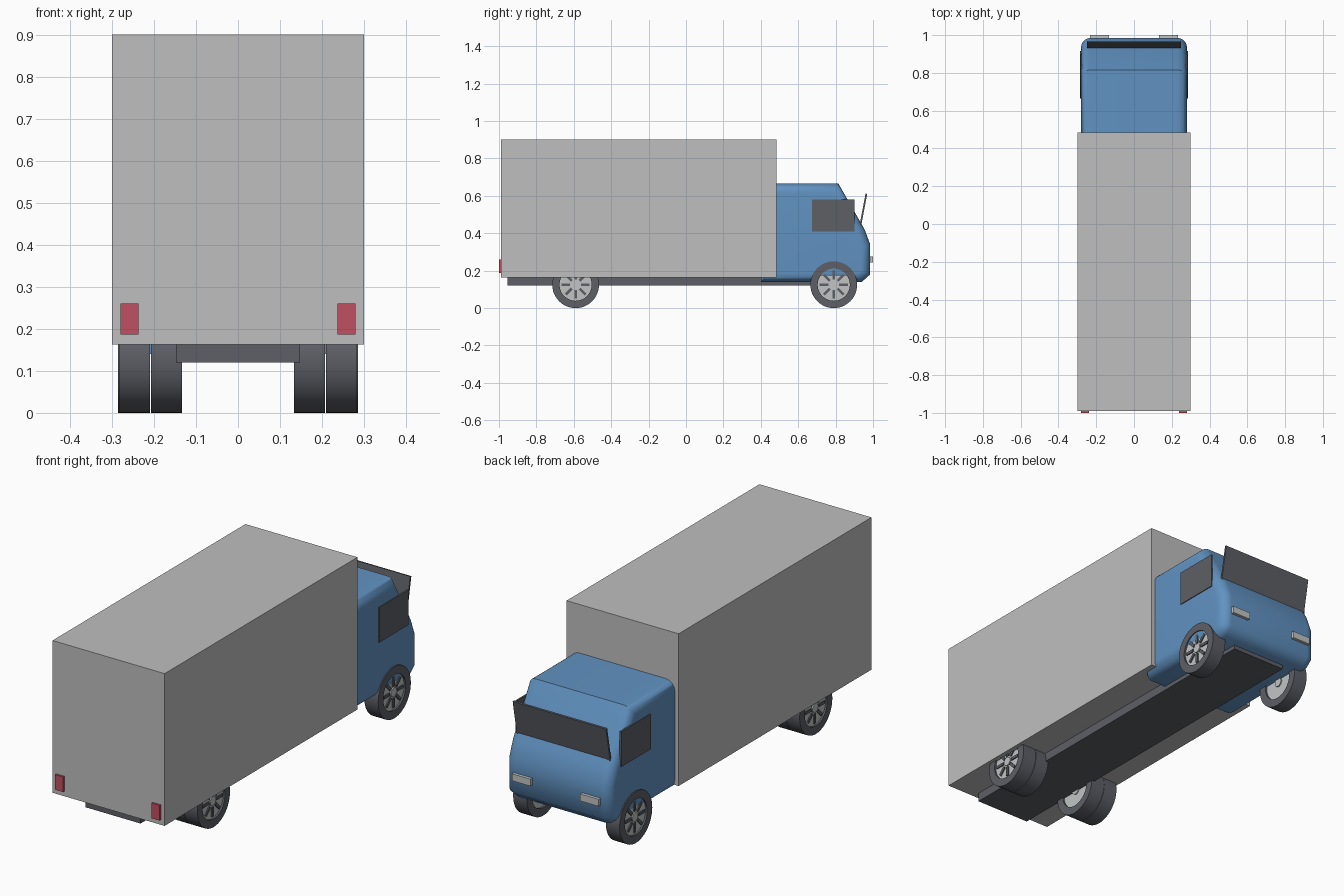
import bpy, bmesh
from math import radians, pi, sin, cos
from mathutils import Matrix

cube = bpy.data.objects.get("Cube")
if cube:
    bpy.data.objects.remove(cube, do_unlink=True)


def material(name, rgb):
    m = bpy.data.materials.new(name)
    m.use_nodes = True
    m.diffuse_color = (*rgb, 1)
    m.node_tree.nodes["Principled BSDF"].inputs["Base Color"].default_value = (*rgb, 1)
    return m


GREY = material("cargo grey", (0.52, 0.52, 0.52))
BLUE = material("cab blue", (0.12, 0.29, 0.54))
DARK = material("rubber and chassis dark", (0.11, 0.115, 0.135))
GLASS = material("window dark", (0.11, 0.115, 0.13))
RED = material("tail light red", (0.53, 0.08, 0.12))
SILVER = material("rim silver", (0.54, 0.56, 0.56))


def finish(name, bm, mat, smooth=None):
    bmesh.ops.recalc_face_normals(bm, faces=bm.faces[:])
    mesh = bpy.data.meshes.new(name)
    bm.to_mesh(mesh)
    bm.free()
    mesh.materials.append(mat)
    ob = bpy.data.objects.new(name, mesh)
    bpy.context.collection.objects.link(ob)
    if smooth:
        bpy.ops.object.select_all(action='DESELECT')
        ob.select_set(True)
        bpy.context.view_layer.objects.active = ob
        bpy.ops.object.shade_smooth_by_angle(angle=radians(smooth))
    return ob


def box(name, mat, x, y, z, tilt=0):
    """Box from (min, max) ranges, tilted about its own x axis."""
    bm = bmesh.new()
    size = [r[1] - r[0] for r in (x, y, z)]
    mid = [(r[0] + r[1]) / 2 for r in (x, y, z)]
    bmesh.ops.create_cube(bm, size=1, matrix=Matrix.Translation(mid)
                          @ Matrix.Rotation(tilt, 4, 'X') @ Matrix.Diagonal((*size, 1)))
    return finish(name, bm, mat)


def lathe(name, mat, profile, centre, steps=48):
    """Closed (radius, x) profile revolved about the x axis."""
    bm = bmesh.new()
    rings = [[bm.verts.new((x, r * cos(2 * pi * i / steps), r * sin(2 * pi * i / steps)))
              for r, x in profile] for i in range(steps)]
    n = len(profile)
    for i in range(steps):
        a, b = rings[i], rings[(i + 1) % steps]
        for j in range(n):
            k = (j + 1) % n
            bm.faces.new((a[j], a[k], b[k], b[j]))
    ob = finish(name, bm, mat, 40)
    ob.location = centre
    return ob


def disc(name, mat, radius, depth, centre):
    bm = bmesh.new()
    bmesh.ops.create_cone(bm, cap_ends=True, segments=32, radius1=radius, radius2=radius,
                          depth=depth, matrix=Matrix.Rotation(pi / 2, 4, 'Y'))
    ob = finish(name, bm, mat, 40)
    ob.location = centre


def wheel(name, side, x, y):
    c = (side * x, y, 0.125)
    half = 0.037
    lathe(name + "_tyre", DARK,
          [(0.086, -half), (0.125, -half), (0.125, half), (0.086, half)], c)
    disc(name + "_rim", SILVER, 0.087, 0.056, c)
    disc(name + "_hub", SILVER, 0.022, 0.068, c)
    # dark spokes on the outer face
    bm = bmesh.new()
    for i in range(8):
        bmesh.ops.create_cube(bm, size=1, matrix=Matrix.Rotation(i * pi / 4, 4, 'X')
                              @ Matrix.Translation((side * 0.029, 0, 0.052))
                              @ Matrix.Diagonal((0.009, 0.014, 0.046, 1)))
    finish(name + "_spokes", bm, DARK).location = c


# Cargo body and chassis
box("cargo_box", GREY, (-0.3, 0.3), (-0.99, 0.485), (0.163, 0.9))
box("chassis", DARK, (-0.147, 0.147), (-0.955, 0.905), (0.12, 0.17))

# Cab: side profile extruded across, with rounded flanks
profile = [(0.4, 0.14), (0.94, 0.14), (0.985, 0.18), (0.985, 0.34),
           (0.955, 0.42), (0.815, 0.665), (0.4, 0.665)]
bm = bmesh.new()
left, right = [[bm.verts.new((x, y, z)) for y, z in profile] for x in (0.28, -0.28)]
caps = [bm.faces.new(left), bm.faces.new(right)]
for i in range(len(profile)):
    j = (i + 1) % len(profile)
    bm.faces.new((left[i], left[j], right[j], right[i]))
bmesh.ops.recalc_face_normals(bm, faces=bm.faces[:])
rim_edges = [e for f in caps for e in f.edges]
bmesh.ops.bevel(bm, geom=rim_edges, offset=0.05, offset_type='OFFSET',
                segments=8, profile=0.5, affect='EDGES')
finish("cab", bm, BLUE, 50)

# Windscreen leaning forward out of the cab
box("windscreen", GLASS, (-0.25, 0.25), (0.942, 0.951), (0.42, 0.613), -0.187)

# Mirrored parts
for side, label in ((1, "left"), (-1, "right")):
    def span(a, b):
        return tuple(sorted((side * a, side * b)))
    box(label + "_side_window", GLASS, span(0.275, 0.284), (0.675, 0.9), (0.41, 0.58))
    box(label + "_headlight", SILVER, span(0.133, 0.232), (0.975, 1.0), (0.243, 0.277))
    box(label + "_tail_light", RED, span(0.237, 0.28), (-1.0, -0.985), (0.187, 0.26))
    wheel(label + "_front_wheel", side, 0.248, 0.79)
    wheel(label + "_rear_outer_wheel", side, 0.246, -0.59)
    wheel(label + "_rear_inner_wheel", side, 0.17, -0.59)
